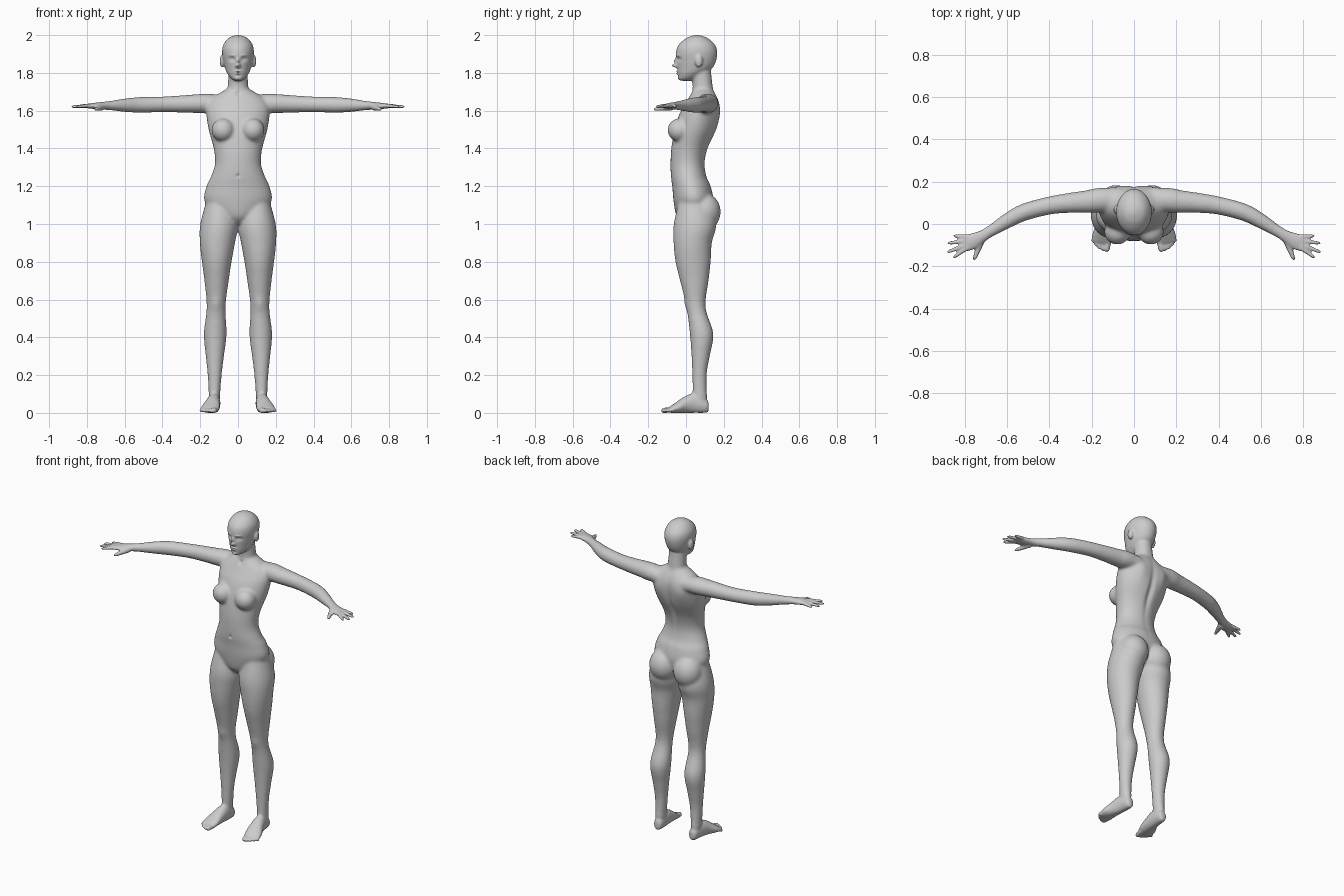
import bpy, bmesh
from math import sin, cos, pi, exp, copysign
from mathutils import Vector, Matrix

if "Cube" in bpy.data.objects:
    bpy.data.objects.remove(bpy.data.objects["Cube"])

bm = bmesh.new()


def spline(rows, n=6):
    """Smooth cubic interpolation of number rows."""
    p = [Vector(r) for r in (rows[0], *rows, rows[-1])]
    out = []
    for a, b, c, d in zip(p, p[1:], p[2:], p[3:]):
        for k in range(n):
            t = k / n
            h = t * t * (3 - 2 * t)
            out.append(b.lerp(c, h) + ((c - a) * t * (1 - t) ** 2 - (d - b) * t * t * (1 - t)) / 2)
    return out + [p[-1]]


def skin(rings):
    loops = [[bm.verts.new((x, y, max(z, 0))) for x, y, z in r] for r in rings]
    n = len(loops[0])
    for a, b in zip(loops, loops[1:]):
        for i in range(n):
            bm.faces.new((a[i], a[(i + 1) % n], b[(i + 1) % n], b[i]))
    bm.faces.new(loops[0])
    bm.faces.new(loops[-1][::-1])


def column(rows, sides=(1,), n=32):
    """Upright loft, rows of (z, inner x, outer x, front y, back y)."""
    for s in sides:
        skin([[(s * ((x0 + x1) + (x1 - x0) * cos(w)) / 2, ((y0 + y1) + (y1 - y0) * sin(w)) / 2, z)
               for w in (2 * pi * k / n for k in range(n))] for z, x0, x1, y0, y1 in spline(rows)])


def centred(rows):
    """Upright loft on the middle plane, rows of (z, front y, back y, half width)."""
    column([(z, -w, w, f, b) for z, f, b, w in rows])


def limb(rows, n=20):
    """Mirrored level loft, rows of (x, y, z, level radius, upright radius)."""
    rows = spline(rows)
    for s in (1, -1):
        rings = []
        for i, (x, y, z, rh, rv) in enumerate(rows):
            a, b = rows[max(i - 1, 0)], rows[min(i + 1, len(rows) - 1)]
            t = Vector((b[0] - a[0], b[1] - a[1], 0)).normalized()
            u = Vector((t.y, -t.x, 0)) * rh
            rings.append([(s * (x + u.x * cos(w)), y + u.y * cos(w), z + rv * sin(w))
                          for w in (2 * pi * k / n for k in range(n))])
        skin(rings)


def digit(a, b, r0, r1):
    """Mirrored finger or toe with a rounded tip."""
    rows = []
    for t, k in ((0, 1), (.5, 1), (.85, .95), (1, .4)):
        r = (r0 + (r1 - r0) * t) * k
        rows.append((*Vector(a).lerp(Vector(b), t), r, r))
    limb(rows, 12)


def blob(c, r):
    """Mirrored ellipsoid."""
    for s in (1, -1):
        m = Matrix.Translation((s * c[0], c[1], c[2])) @ Matrix.Diagonal((*r, 1))
        bmesh.ops.create_uvsphere(bm, u_segments=28, v_segments=18, radius=1, matrix=m)


# torso, breasts and buttocks
centred([(1.0, -.015, .09, .03), (1.04, -.05, .12, .1), (1.12, -.066, .145, .178),
         (1.2, -.073, .132, .167), (1.25, -.08, .11, .144), (1.32, -.082, .1, .122),
         (1.4, -.078, .117, .129), (1.5, -.062, .162, .156), (1.58, -.036, .178, .168),
         (1.63, -.008, .178, .165), (1.67, .015, .166, .135), (1.715, .038, .142, .06)])
blob((.079, -.036, 1.497), (.062, .062, .062))
blob((.085, .098, 1.065), (.088, .086, .098))

# neck, head and ears
centred([(1.65, .03, .155, .065), (1.71, .035, .145, .056), (1.83, .03, .13, .05)])
centred([(1.757, -.03, .02, .018), (1.767, -.041, .045, .035), (1.79, -.043, .088, .054),
         (1.82, -.046, .135, .067), (1.86, -.05, .158, .077), (1.91, -.053, .166, .084),
         (1.95, -.038, .152, .077), (1.985, .003, .113, .049), (2.0, .045, .07, .01)])
blob((.084, .068, 1.862), (.013, .021, .033))

# legs
column([(1.13, .03, .165, -.035, .12), (1.0, .0, .2, -.065, .16), (.9, .016, .202, -.066, .137),
        (.8, .034, .191, -.056, .131), (.7, .049, .178, -.032, .12), (.56, .066, .166, .002, .104),
        (.42, .06, .181, .02, .145), (.3, .074, .171, .029, .126),
        (.2, .086, .161, .033, .11), (.05, .098, .153, .035, .112)], (1, -1))

# feet and toes
limb([(.122, .12, .03, .014, .02), (.123, .105, .038, .027, .038), (.128, .04, .051, .035, .052),
      (.136, -.01, .042, .042, .043), (.146, -.05, .028, .05, .029), (.156, -.09, .015, .047, .014)])
for i in range(5):
    r = .0105 if i else .015
    digit((.12 + .0165 * i, -.07, .016), (.131 + .017 * i, -.132 + .003 * i * i, .011), r, r)

# arms and palms
limb([(x, y, 1.642 - x / 45, rh, rv) for x, y, rh, rv in (
    (.06, .115, .05, .04), (.16, .113, .058, .052), (.22, .106, .054, .05), (.3, .1, .048, .046),
    (.4, .087, .043, .042), (.52, .055, .041, .042), (.6, .014, .036, .036),
    (.7, -.048, .027, .022), (.765, -.082, .038, .016), (.805, -.099, .034, .01))])

# fingers and thumb
for i, (x, y) in enumerate(((.853, -.056), (.883, -.092), (.885, -.135), (.856, -.16))):
    digit((.787, -.06 - .0175 * i, 1.627), (x, y, 1.62), .0115, .0085)
digit((.72, -.075, 1.618), (.757, -.174, 1.607), .018, .009)

# merge all parts into one skin
bmesh.ops.recalc_face_normals(bm, faces=bm.faces)
mesh = bpy.data.meshes.new("body")
bm.to_mesh(mesh)
bm.free()
body = bpy.data.objects.new("body", mesh)
bpy.context.collection.objects.link(body)
mod = body.modifiers.new("skin", 'REMESH')
mod.mode, mod.voxel_size = 'VOXEL', .0055
deps = bpy.context.evaluated_depsgraph_get()
mesh = bpy.data.meshes.new_from_object(body.evaluated_get(deps))
body.modifiers.clear()
body.data = mesh
bm = bmesh.new()
bm.from_mesh(mesh)


def relax(verts, times):
    for _ in range(times):
        bmesh.ops.smooth_vert(bm, verts=verts, factor=.5, use_axis_x=True,
                              use_axis_y=True, use_axis_z=True)


# soften joints, then refine the face
relax([v for v in bm.verts if abs(v.co.x) < .69 and .1 < v.co.z < 1.8], 14)
relax(list(bm.verts), 3)
face = [e for e in bm.edges if all(v.co.z > 1.76 and v.co.y < .02 for v in e.verts)]
bmesh.ops.subdivide_edges(bm, edges=face, cuts=1, use_grid_fill=True)
relax([v for v in bm.verts if v.co.z > 1.75 and v.co.y < .03], 2)


def sculpt(x, y, z, rx, rz, push):
    """Push the skin along y inside a soft mirrored spot."""
    for v in bm.verts:
        d = ((v.co.z - z) / rz) ** 2
        if d < 7:
            d += ((abs(v.co.x) - x) / rx) ** 2 + ((v.co.y - y) / .045) ** 2
            v.co.y += push * exp(-d)


# face: nose, bridge, sockets, eyes, brows, lips, chin
for x, z, rx, rz, push in ((0, 1.838, .012, .01, -.025), (0, 1.861, .009, .016, -.013),
                           (.033, 1.872, .015, .01, .012), (.034, 1.871, .009, .006, -.007),
                           (.032, 1.893, .018, .006, -.004), (0, 1.808, .016, .004, -.008),
                           (0, 1.796, .014, .005, -.008), (0, 1.769, .018, .009, -.006)):
    sculpt(x, -.05, z, rx, rz, push)
# spine groove, shoulder blades, throat, navel, kneecaps
sculpt(0, .15, 1.45, .018, .17, -.014)
sculpt(.085, .17, 1.58, .045, .07, .012)
sculpt(0, .03, 1.69, .012, .012, .008)
sculpt(0, -.08, 1.255, .007, .009, .009)
sculpt(.115, 0, .575, .03, .035, -.006)
for f in bm.faces:
    f.smooth = True
bm.to_mesh(mesh)
bm.free()
